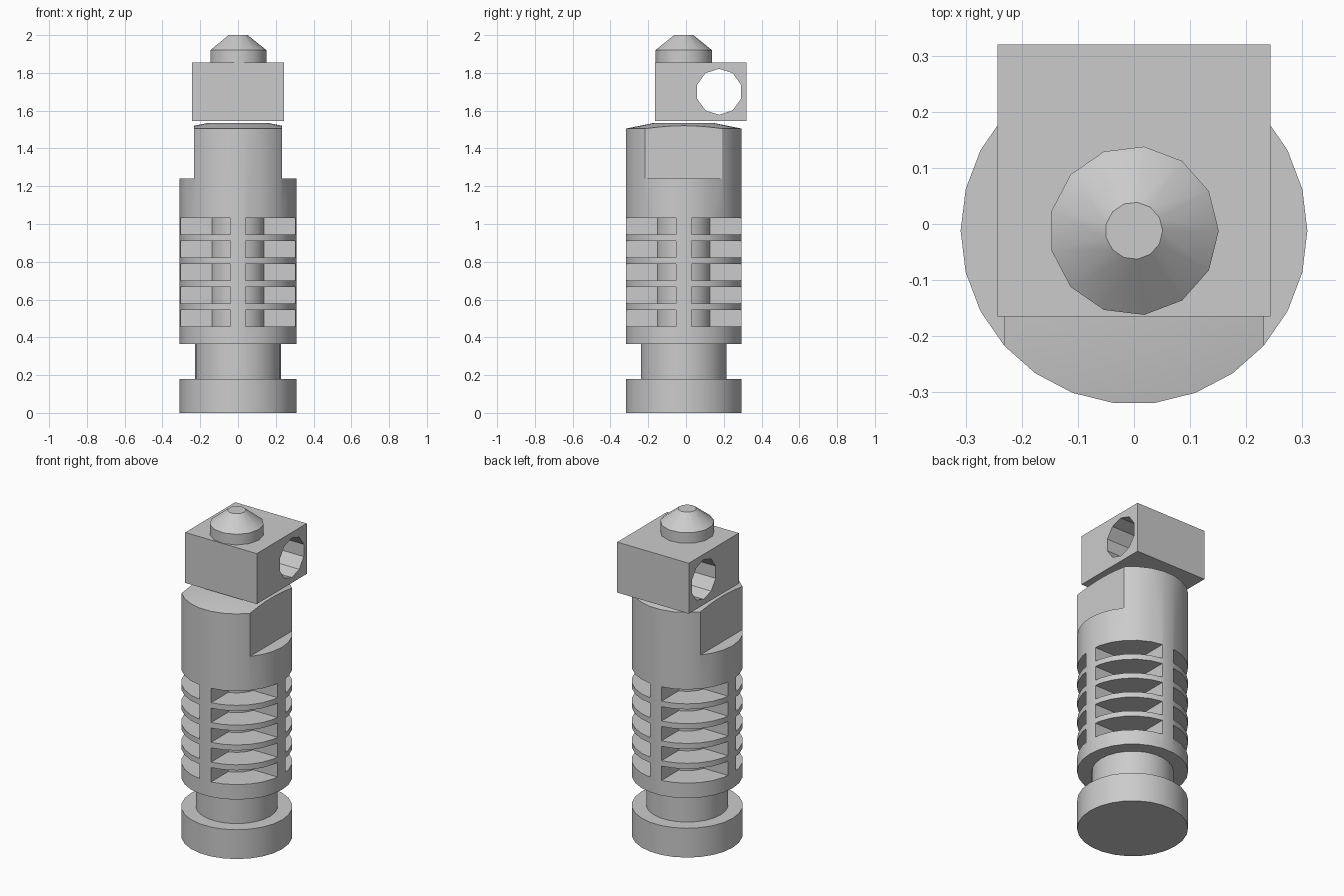
import bpy
import bmesh
from math import cos, sin, pi
from mathutils import Matrix, Vector

if "Cube" in bpy.data.objects:
    bpy.data.objects.remove(bpy.data.objects["Cube"], do_unlink=True)

AXIS_Y = -0.012   # the turned parts share this axis

metal = bpy.data.materials.new("plain grey metal")
metal.use_nodes = True
GREY = (0.6, 0.6, 0.6, 1)
metal.diffuse_color = GREY
metal.node_tree.nodes["Principled BSDF"].inputs["Base Color"].default_value = GREY


def finish(name, bm):
    bmesh.ops.recalc_face_normals(bm, faces=bm.faces)
    mesh = bpy.data.meshes.new(name)
    bm.to_mesh(mesh)
    bm.free()
    mesh.materials.append(metal)
    ob = bpy.data.objects.new(name, mesh)
    bpy.context.collection.objects.link(ob)
    return ob


def lathe(name, profile, sides):
    """Turn (radius, z) points about the vertical axis and cap both ends."""
    bm = bmesh.new()
    rings = [[bm.verts.new((r * cos(2 * pi * i / sides),
                            AXIS_Y + r * sin(2 * pi * i / sides), z))
              for i in range(sides)] for r, z in profile]
    for low, high in zip(rings, rings[1:]):
        for i in range(sides):
            j = (i + 1) % sides
            bm.faces.new((low[i], low[j], high[j], high[i]))
    bm.faces.new(rings[0][::-1])
    bm.faces.new(rings[-1])
    return finish(name, bm)


def add_box(bm, lo, hi):
    lo, hi = Vector(lo), Vector(hi)
    matrix = Matrix.Translation((lo + hi) / 2) @ Matrix.Diagonal((*(hi - lo), 1))
    bmesh.ops.create_cube(bm, size=1, matrix=matrix)


def cut(ob, cutter):
    cutter.hide_render = True
    mod = ob.modifiers.new("cut", "BOOLEAN")
    mod.operation = "DIFFERENCE"
    mod.solver = "EXACT"
    mod.object = cutter
    bpy.context.view_layer.objects.active = ob
    bpy.ops.object.modifier_apply(modifier=mod.name)
    bpy.data.objects.remove(cutter, do_unlink=True)


# Finned body with mounting flange, neck and shallow domed top
R, NECK = 0.309, 0.228
body = lathe("heat_sink_body",
             [(R, 0), (R, 0.18), (NECK, 0.18), (NECK, 0.365),
              (R, 0.365), (R, 1.505), (0.16, 1.535)], 26)

# Cooling slots in each quadrant, plus the two wrench flats
bm = bmesh.new()
RIB, REACH = 0.04, 0.5
for level in range(5):
    z = 0.457 + 0.1217 * level
    for sx in (-1, 1):
        for sy in (-1, 1):
            xs = sorted((sx * RIB, sx * REACH))
            ys = sorted((sy * RIB, sy * REACH))
            add_box(bm, (xs[0], AXIS_Y + ys[0], z), (xs[1], AXIS_Y + ys[1], z + 0.088))
for sx in (-1, 1):
    xs = sorted((sx * 0.232, sx * REACH))
    add_box(bm, (xs[0], -REACH, 1.24), (xs[1], REACH, 1.7))
cut(body, finish("slot_cutter", bm))

# Round core behind the slots
core = lathe("heat_sink_core", [(0.145, 0.42), (0.145, 1.07)], 26)

# Heater block with a cross hole for the cartridge
bm = bmesh.new()
add_box(bm, (-0.243, -0.165, 1.545), (0.243, 0.32, 1.855))
block = finish("heater_block", bm)
bm = bmesh.new()
bmesh.ops.create_cone(bm, cap_ends=True, segments=10, radius1=0.122, radius2=0.122,
                      depth=1, matrix=Matrix.Translation((0, 0.175, 1.70))
                      @ Matrix.Rotation(pi / 2, 4, "Y") @ Matrix.Rotation(pi / 10, 4, "Z")
                      @ Matrix.Rotation(pi / 10, 4, "Z") @ Matrix.Rotation(pi / 10, 4, "Z")
                      @ Matrix.Rotation(pi / 5, 4, "Z"))
# stand the hole on a vertex, with flat sides front and back
top = max(bm.verts, key=lambda v: v.co.z).co.copy()
tilt = Vector((top.y - 0.175, top.z - 1.70)).angle_signed(Vector((0, 1)))
bmesh.ops.rotate(bm, verts=bm.verts, cent=(0, 0.175, 1.70),
                 matrix=Matrix.Rotation(-tilt, 3, "X"))
cut(block, finish("hole_cutter", bm))

# Nozzle
nozzle = lathe("nozzle", [(0.151, 1.85), (0.151, 1.92), (0.051, 2.0)], 13)

# Smooth the turned surfaces and keep the edges crisp
bpy.ops.object.select_all(action="DESELECT")
for ob in (body, core, block, nozzle):
    ob.select_set(True)
bpy.context.view_layer.objects.active = body
bpy.ops.object.shade_smooth_by_angle(angle=pi / 6)
